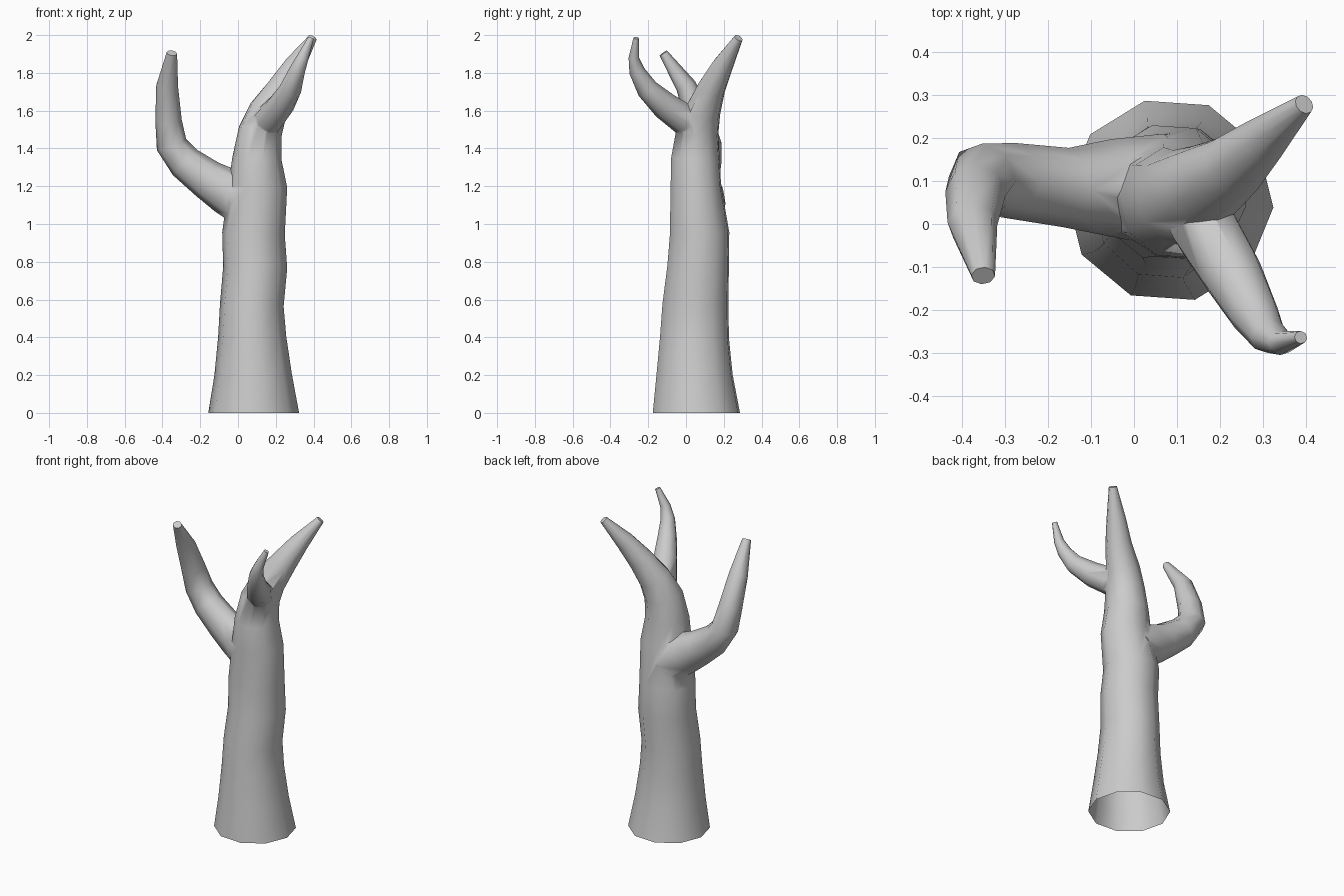
import bpy, bmesh, math
from mathutils import Vector

if "Cube" in bpy.data.objects:
    bpy.data.objects.remove(bpy.data.objects["Cube"])


def limb(name, rings, sides, ref):
    """Closed tube through rings of (x, y, z, radius_u, radius_v)."""
    bm = bmesh.new()
    pts = [Vector(r[:3]) for r in rings]
    loops = []
    for i, r in enumerate(rings):
        t = (pts[min(i + 1, len(pts) - 1)] - pts[max(i - 1, 0)]).normalized()
        if r[2] < 0.01:
            t = Vector((0, 0, 1))
        u = (ref - t * ref.dot(t)).normalized()
        v = t.cross(u)
        loop = []
        for k in range(sides):
            a = 2 * math.pi * k / sides - 0.07
            loop.append(bm.verts.new(pts[i] + u * r[3] * math.cos(a) + v * r[4] * math.sin(a)))
        loops.append(loop)
    for a, b in zip(loops, loops[1:]):
        for k in range(sides):
            n = (k + 1) % sides
            bm.faces.new((a[k], a[n], b[n], b[k]))
    bm.faces.new(loops[0][::-1])
    bm.faces.new(loops[-1])
    bmesh.ops.recalc_face_normals(bm, faces=bm.faces)
    me = bpy.data.meshes.new(name)
    bm.to_mesh(me)
    bm.free()
    ob = bpy.data.objects.new(name, me)
    bpy.context.collection.objects.link(ob)
    return ob


X, Y = Vector((1, 0, 0)), Vector((0, 1, 0))

# Trunk running on into the rear right limb
tree = limb("tree_trunk", [
    (.083, .055, 0, .241, .238), (.080, .045, .2, .206, .208),
    (.075, .045, .4, .181, .188), (.073, .050, .57, .169, .180),
    (.091, .064, .77, .170, .168), (.082, .072, .95, .166, .162),
    (.105, .052, 1.2, .156, .138), (.100, .050, 1.35, .130, .132),
    (.118, .060, 1.49, .116, .115), (.160, .090, 1.60, .103, .095),
    (.232, .135, 1.72, .080, .075), (.300, .195, 1.84, .058, .056),
    (.395, .278, 1.985, .024, .024)], 10, X)

# Left branch with a bent elbow
left = limb("left_branch", [
    (.06, .08, 1.10, .13, .13), (-.06, .085, 1.175, .112, .125),
    (-.16, .085, 1.235, .092, .107), (-.28, .10, 1.325, .088, .093),
    (-.352, .105, 1.42, .083, .083), (-.368, .07, 1.55, .074, .070),
    (-.375, .00, 1.73, .055, .058), (-.350, -.12, 1.905, .024, .028)], 8, Y)

# Front right branch with an upturned tip
front = limb("front_branch", [
    (.13, .06, 1.50, .085, .085), (.165, -.01, 1.555, .080, .083),
    (.225, -.11, 1.625, .074, .074), (.278, -.205, 1.715, .059, .058),
    (.312, -.260, 1.81, .043, .042), (.342, -.276, 1.88, .032, .028),
    (.387, -.263, 1.985, .016, .015)], 8, X)

# Fuse the branches into the trunk
bpy.context.view_layer.objects.active = tree
for branch in (left, front):
    mod = tree.modifiers.new("fuse", 'BOOLEAN')
    mod.operation = 'UNION'
    mod.solver = 'EXACT'
    mod.object = branch
    bpy.ops.object.modifier_apply(modifier=mod.name)
    bpy.data.objects.remove(branch)

# Open underside
bm = bmesh.new()
bm.from_mesh(tree.data)
base = [f for f in bm.faces if f.calc_center_median().z < 0.01]
bmesh.ops.delete(bm, geom=base, context='FACES_ONLY')
bm.to_mesh(tree.data)
bm.free()

tree.select_set(True)
bpy.ops.object.shade_smooth_by_angle(angle=math.radians(65))
